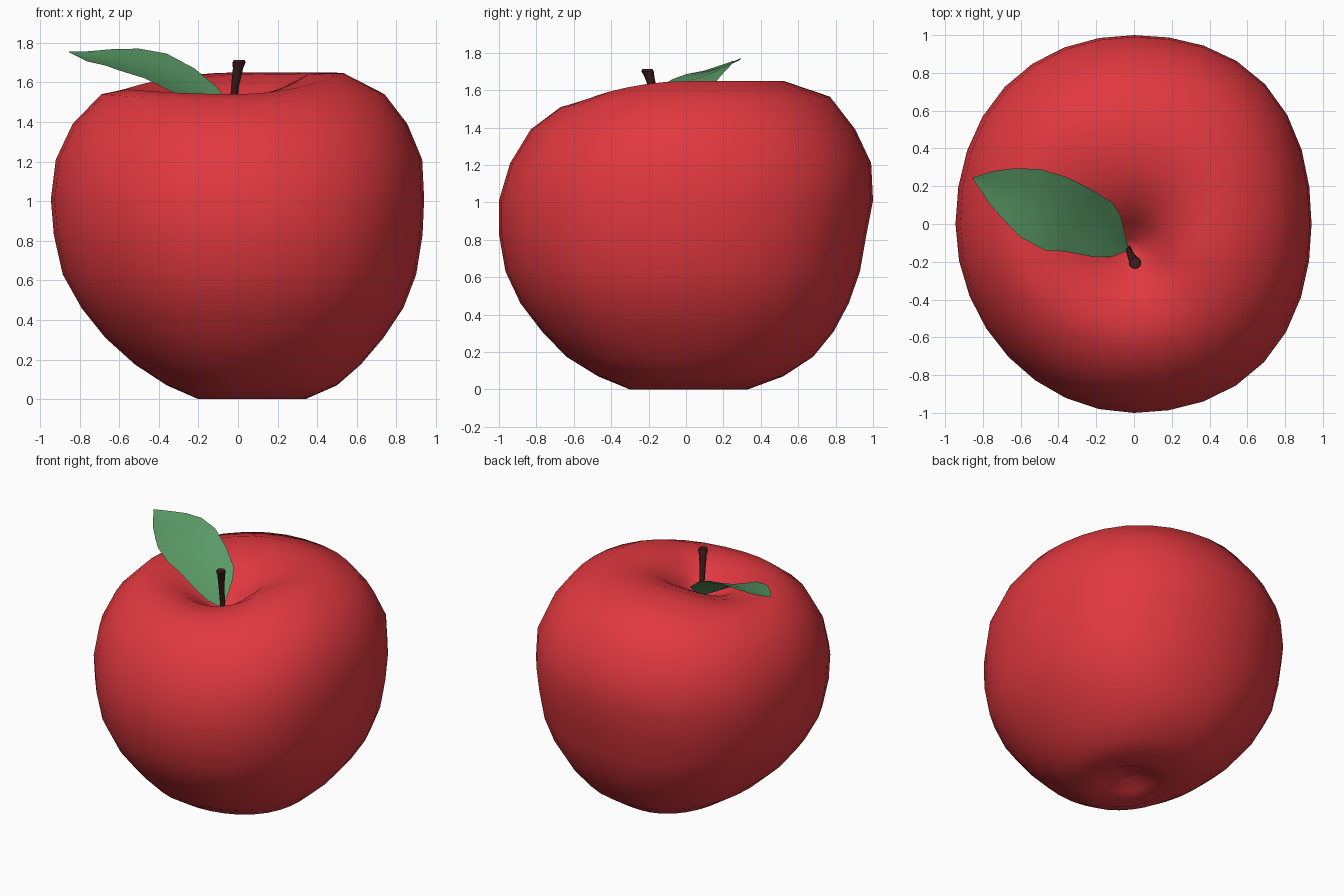
import bpy, bmesh
from math import sin, cos, pi
from mathutils import Vector

if "Cube" in bpy.data.objects:
    bpy.data.objects.remove(bpy.data.objects["Cube"])


def make_object(name, bm, color):
    bmesh.ops.recalc_face_normals(bm, faces=bm.faces)
    mesh = bpy.data.meshes.new(name)
    bm.to_mesh(mesh)
    bm.free()
    for p in mesh.polygons:
        p.use_smooth = True
    ob = bpy.data.objects.new(name, mesh)
    bpy.context.collection.objects.link(ob)
    mat = bpy.data.materials.new(name + "_color")
    mat.diffuse_color = (*color, 1)
    mat.use_nodes = True
    mat.node_tree.nodes["Principled BSDF"].inputs["Base Color"].default_value = mat.diffuse_color
    mesh.materials.append(mat)
    return ob


def skin(bm, rings, closed=True):
    rows = [[bm.verts.new(p) for p in ring] for ring in rings]
    n = len(rows[0])
    for a, b in zip(rows, rows[1:]):
        for i in range(n if closed else n - 1):
            j = (i + 1) % n
            bm.faces.new((a[i], a[j], b[j], b[i]))
    return rows


def fan(bm, ring, tip):
    v = bm.verts.new(tip)
    for i in range(len(ring)):
        bm.faces.new((ring[i], ring[(i + 1) % len(ring)], v))


# Apple body: each ring has a centre, reaches (right, back, left, front) and heights
SEG = 32
BUMP = (0.045, 0.025, -0.005, 0.035)   # diagonal fullness per quadrant


def apple_ring(cx, cy, reach, zs):
    if not isinstance(zs, tuple):
        zs = (zs,) * 4
    pts = []
    for i in range(SEG):
        t = 2 * pi * i / SEG
        q = i * 4 // SEG
        k, m = (0, 1, 2, 3)[q], (q + 1) % 4
        c2 = cos(t - q * pi / 2) ** 2
        f = 1 + BUMP[q] * sin(2 * t) ** 2
        rx = reach[0] if cos(t) > 0 else reach[2]
        ry = reach[1] if sin(t) > 0 else reach[3]
        z = zs[k] * c2 + zs[m] * (1 - c2)
        pts.append((cx + rx * cos(t) * f, cy + ry * sin(t) * f, z))
    return pts


rings = [
    apple_ring(0.06, 0, (0.07, 0.08, 0.07, 0.08), 0.085),
    apple_ring(0.06, 0, (0.16, 0.19, 0.15, 0.17), 0.035),
    apple_ring(0, 0, (0.34, 0.33, 0.20, 0.30), 0.0),
    apple_ring(0, 0, (0.50, 0.52, 0.36, 0.47), 0.07),
    apple_ring(0, 0, (0.62, 0.68, 0.52, 0.64), 0.175),
    apple_ring(0, 0, (0.735, 0.79, 0.67, 0.77), 0.31),
    apple_ring(0, 0, (0.835, 0.87, 0.79, 0.885), 0.46),
    apple_ring(0, 0, (0.90, 0.93, 0.885, 0.965), 0.63),
    apple_ring(0, 0, (0.932, 0.965, 0.93, 1.0), 0.83),
    apple_ring(0, 0, (0.94, 1.0, 0.945, 1.0), 1.01),
    apple_ring(0, 0, (0.93, 0.99, 0.92, 0.94), 1.21),
    apple_ring(0, 0, (0.855, 0.905, 0.835, 0.83), 1.39),
    apple_ring(0, 0, (0.74, 0.77, 0.69, 0.67), (1.54, 1.565, 1.54, 1.51)),
    apple_ring(0, 0, (0.53, 0.52, 0.57, 0.55), (1.648, 1.65, 1.565, 1.54)),
    apple_ring(-0.02, -0.05, (0.38, 0.36, 0.40, 0.34), (1.645, 1.64, 1.54, 1.525)),
    apple_ring(-0.02, -0.13, (0.24, 0.26, 0.26, 0.19), (1.57, 1.57, 1.49, 1.48)),
    apple_ring(-0.02, -0.13, (0.13, 0.14, 0.13, 0.10), (1.46, 1.46, 1.42, 1.42)),
    apple_ring(-0.02, -0.13, (0.05, 0.05, 0.05, 0.04), 1.34),
]
bm = bmesh.new()
rows = skin(bm, rings)
fan(bm, rows[0], (0.06, 0, 0.09))
fan(bm, rows[-1], (-0.02, -0.13, 1.32))
make_object("apple_body", bm, (0.75, 0.04, 0.05))

# Stem: tapered, leaning forward, flared at the tip
bm = bmesh.new()
stem = [((-0.03, -0.13, 1.31), 0.016), ((-0.025, -0.145, 1.45), 0.017),
        ((-0.015, -0.17, 1.58), 0.02), ((0.0, -0.195, 1.67), 0.026),
        ((0.005, -0.205, 1.70), 0.033), ((0.006, -0.207, 1.712), 0.028)]
rows = skin(bm, [[(x + r * cos(2 * pi * i / 12), y + r * sin(2 * pi * i / 12), z)
                  for i in range(12)] for (x, y, z), r in stem])
bm.faces.new(rows[0])
bm.faces.new(rows[-1])
ob = make_object("stem", bm, (0.05, 0.012, 0.012))
bpy.context.view_layer.objects.active = ob
ob.select_set(True)
bpy.ops.object.shade_smooth_by_angle()

# Leaf: blade between a raised back edge and a lower front edge
back = [(-0.03, -0.12, 1.40), (-0.07, 0.04, 1.53), (-0.11, 0.11, 1.58),
        (-0.22, 0.18, 1.67), (-0.36, 0.25, 1.745), (-0.50, 0.29, 1.77),
        (-0.63, 0.295, 1.768), (-0.75, 0.28, 1.757), (-0.855, 0.245, 1.755)]
front = [(-0.03, -0.14, 1.40), (-0.12, -0.175, 1.44), (-0.21, -0.175, 1.49),
         (-0.37, -0.145, 1.57), (-0.47, -0.14, 1.62), (-0.60, -0.07, 1.66),
         (-0.67, 0.0, 1.685), (-0.76, 0.10, 1.705), (-0.85, 0.235, 1.75)]
bm = bmesh.new()
strips = []
for b, f in zip(back, front):
    b, f = Vector(b), Vector(f)
    sag = Vector((0, 0, -0.05 * (b - f).length))
    strips.append([b.lerp(f, t) + sag * sin(pi * t) for t in (0, 0.25, 0.5, 0.75, 1)])
skin(bm, strips, closed=False)
if sum(fc.normal.z for fc in bm.faces) < 0:
    bmesh.ops.reverse_faces(bm, faces=bm.faces)
make_object("leaf", bm, (0.10, 0.32, 0.13))
